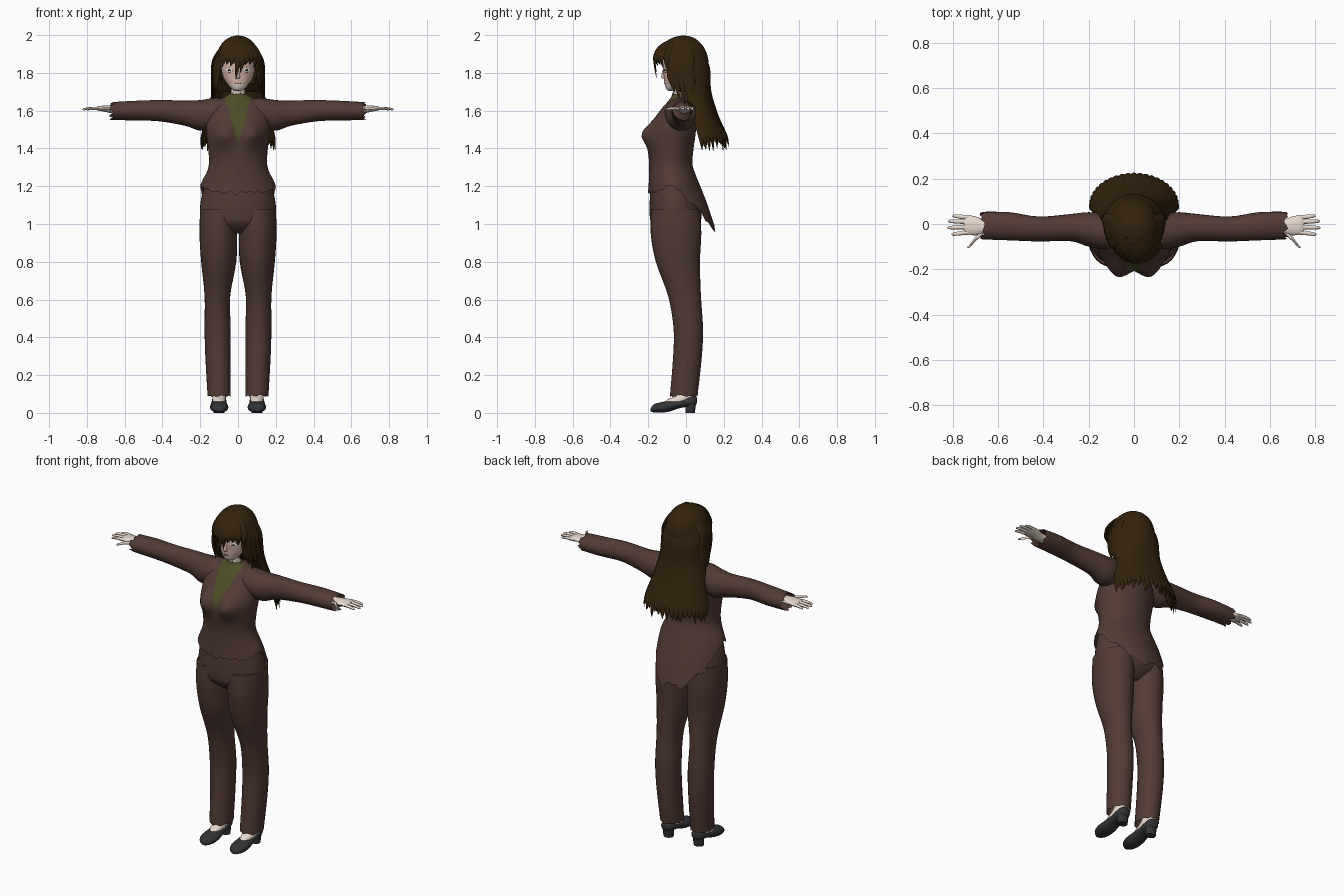
import bpy, bmesh, math, random
from mathutils import Vector

random.seed(4)
if "Cube" in bpy.data.objects:
    bpy.data.objects.remove(bpy.data.objects["Cube"])


def material(name, r, g, b):
    m = bpy.data.materials.new(name)
    m.use_nodes = True
    m.diffuse_color = (r, g, b, 1)
    bsdf = m.node_tree.nodes["Principled BSDF"]
    bsdf.inputs["Base Color"].default_value = (r, g, b, 1)
    bsdf.inputs["Roughness"].default_value = 0.8
    return m


SUIT = material("brown suit", 0.085, 0.043, 0.035)
SHIRT = material("olive shirt", 0.075, 0.075, 0.022)
HAIR = material("dark brown hair", 0.035, 0.017, 0.004)
SKIN = material("pale skin", 0.80, 0.69, 0.61)
FACE = material("pink face", 0.72, 0.48, 0.41)
SHOE = material("charcoal shoe", 0.032, 0.033, 0.036)
WHITE = material("eye white", 0.8, 0.8, 0.8)
LIP = material("lip", 0.4, 0.15, 0.13)
parts = []


def finish(name, bm, *mats):
    bmesh.ops.recalc_face_normals(bm, faces=bm.faces[:])
    me = bpy.data.meshes.new(name)
    bm.to_mesh(me)
    bm.free()
    for m in mats:
        me.materials.append(m)
    ob = bpy.data.objects.new(name, me)
    bpy.context.collection.objects.link(ob)
    parts.append(ob)
    return ob


def smooth_path(keys, steps):
    """Catmull-Rom resampling of equal-length tuples."""
    out = []
    for i in range(len(keys) - 1):
        a, b, c, d = (keys[max(i - 1, 0)], keys[i], keys[i + 1], keys[min(i + 2, len(keys) - 1)])
        for s in range(steps):
            t = s / steps
            out.append([q + 0.5 * t * (r - p + t * (2 * p - 5 * q + 4 * r - w + t * (3 * (q - r) + w - p)))
                        for p, q, r, w in zip(a, b, c, d)])
    return out + [list(keys[-1])]


def skin_rings(bm, rings, cap_start=True, cap_end=True):
    loops = [[bm.verts.new(p) for p in ring] for ring in rings]
    n = len(loops[0])
    for a, b in zip(loops, loops[1:]):
        for i in range(n):
            bm.faces.new((a[i], a[(i + 1) % n], b[(i + 1) % n], b[i]))
    if cap_start:
        bm.faces.new(loops[0])
    if cap_end:
        bm.faces.new(loops[-1])


def loft(keys, axis="Z", n=24, steps=4, side=1, caps=(True, True), jag=(0, 0)):
    """Ellipse rings (position, centre a, centre b, radius a, radius b)."""
    bm = bmesh.new()
    path = smooth_path(keys, steps)
    rings = []
    for k, (t, ca, cb, ra, rb) in enumerate(path):
        ring = []
        for i in range(n):
            ang = math.tau * i / n
            a, b = ca + max(ra, 0.002) * math.cos(ang), cb + max(rb, 0.002) * math.sin(ang)
            amp = jag[0] if k == 0 else jag[1] if k == len(path) - 1 else 0
            u = t + amp * random.uniform(-1, 1)
            x, y, z = {"X": (u, a, b), "Y": (a, u, b), "Z": (a, b, u)}[axis]
            ring.append((x * side, y, z))
        rings.append(ring)
    skin_rings(bm, rings, *caps)
    return bm


def lock(bm, points, width, thick, n=6):
    """Flat tapered strand of hair, its broad face turned away from the head."""
    path = [Vector(p) for p in smooth_path(points, 4)]
    rings = []
    for i, p in enumerate(path):
        d = (path[min(i + 1, len(path) - 1)] - path[max(i - 1, 0)]).normalized()
        out = Vector((p.x, p.y + 0.02, 0.02)).normalized()
        across = d.cross(out).normalized()
        out = across.cross(d)
        t = i / (len(path) - 1)
        w = max(0.08, min(1, 0.5 + 2 * t, 3.2 * (1 - t)))
        rings.append([p + across * (width * w * math.cos(math.tau * j / n))
                      + out * (thick * w * math.sin(math.tau * j / n)) for j in range(n)])
    skin_rings(bm, rings)


# Jacket with bust, long jagged tail and shirt opening
bm = loft([(1.17, 0, -.063, .2, .138), (1.22, 0, -.065, .186, .132), (1.31, 0, -.08, .155, .115),
           (1.4, 0, -.08, .158, .12), (1.48, 0, -.072, .168, .123), (1.55, 0, -.058, .168, .112),
           (1.61, 0, -.04, .158, .09), (1.65, 0, -.025, .12, .07), (1.675, 0, -.025, .065, .052),
           (1.69, 0, -.03, .048, .044)], n=64, steps=4, caps=(False, False), jag=(.014, .012))
for v in bm.verts:
    x, y, z = v.co
    if y < -0.07:
        v.co.y -= 0.05 * math.exp(-((abs(x) - .075) / .06) ** 2 - ((z - 1.475) / .065) ** 2)
    flare = min(1, max(0, (1.27 - z) / 0.1))
    back = min(1, max(0, (y + .03) / .105))
    v.co.z += flare * (0.035 * math.exp(-((y + .08) / .05) ** 2) - 0.21 * back)
    v.co.y += flare * 0.085 * back
for s in (-1, 1):
    bmesh.ops.bisect_plane(bm, geom=bm.verts[:] + bm.edges[:] + bm.faces[:], dist=1e-5,
                           plane_co=(0, 0, 1.43), plane_no=(s, 0, -0.29))
for f in bm.faces:
    c = f.calc_center_median()
    f.material_index = int(c.y < -0.03 and abs(c.x) < 0.29 * (c.z - 1.43))
finish("jacket", bm, SUIT, SHIRT)

# Trousers seat
finish("trouser_seat", loft([(1.27, 0, -.075, .155, .108), (1.16, 0, -.06, .19, .13), (1.06, 0, -.055, .202, .138),
                             (1.0, 0, -.055, .185, .125), (.95, 0, -.055, .09, .07)], n=40), SUIT)

for side, word in ((1, "left"), (-1, "right")):
    # Trouser leg
    finish(word + "_trouser_leg", loft(
        [(1.08, .1, -.055, .1, .13), (.95, .104, -.053, .1, .134), (.8, .102, -.043, .093, .117),
         (.62, .109, -.008, .068, .087), (.45, .108, .012, .069, .078), (.3, .106, .008, .067, .076),
         (.09, .1, -.012, .061, .073)], n=28, side=side, caps=(True, False), jag=(0, .006)), SUIT)
    # Sleeve with ragged cuff
    finish(word + "_sleeve", loft(
        [(.06, -.03, 1.6, .06, .06), (.12, -.033, 1.587, .078, .08), (.2, -.024, 1.575, .076, .081),
         (.28, -.016, 1.587, .06, .067), (.42, -.022, 1.6, .055, .056), (.55, -.01, 1.6, .062, .052),
         (.67, -.007, 1.598, .061, .047)], "X", 28, side=side, caps=(True, False), jag=(0, .014)), SUIT)
    # Palm and digits
    finish(word + "_palm", loft(
        [(.6, -.01, 1.603, .025, .022), (.66, -.012, 1.606, .032, .021), (.7, -.008, 1.61, .042, .017),
         (.735, -.004, 1.612, .041, .012), (.75, -.003, 1.612, .033, .007)], "X", 16, side=side), SKIN)
    digits = [("index", .725, -.036, .805, -.045), ("middle", .73, -.013, .822, -.016),
              ("ring", .73, .01, .82, .012), ("little", .72, .028, .8, .035), ("thumb", .67, -.04, .735, -.1)]
    for digit, x0, y0, x1, y1 in digits:
        xm, ym = (x0 + x1) / 2, (y0 + y1) / 2
        finish(f"{word}_{digit}_finger", loft(
            [(x0, y0, 1.61, .011, .009), (xm, ym, 1.612, .0095, .008), (x1 - .008, y1, 1.608, .007, .006),
             (x1, y1, 1.606, .003, .003)], "X", 8, 2, side), SKIN)
    # Foot, shoe and block heel
    finish(word + "_foot", loft([(.16, .1, .015, .034, .036), (.1, .1, .0, .035, .042),
                                 (.07, .1, -.03, .036, .07), (.045, .1, -.05, .034, .07)], n=16, side=side), SKIN)
    finish(word + "_shoe", loft(
        [(-.187, .1, .016, .014, .008), (-.17, .1, .024, .036, .022), (-.13, .1, .029, .049, .028),
         (-.085, .1, .036, .047, .029), (-.03, .1, .05, .041, .024), (.025, .1, .062, .039, .029),
         (.05, .1, .066, .03, .026), (.058, .1, .066, .012, .012)], "Y", 18, 3, side), SHOE)
    finish(word + "_shoe_heel", loft([(.06, .1, .025, .034, .029), (.0, .1, .022, .029, .025)],
                                     n=12, steps=1, side=side), SHOE)
    # Eye plates
    for label, r, depth, mat in (("eye", .019, 0, WHITE), ("iris", .008, .003, HAIR)):
        bm = bmesh.new()
        bmesh.ops.create_uvsphere(bm, u_segments=16, v_segments=8, radius=1)
        for v in bm.verts:
            x = side * .046 + v.co.x * r
            curve = -.03 - .093 * math.sqrt(1 - (x / .089) ** 2)
            v.co = (x, curve - depth + v.co.y * .003, 1.815 + v.co.z * r * .65)
        finish(f"{word}_{label}", bm, mat)

# Neck, head, nose and mouth
finish("neck", loft([(1.6, 0, -.025, .045, .042), (1.68, 0, -.03, .037, .036), (1.76, 0, -.035, .038, .04)]), SKIN)
bm = loft([(1.705, 0, -.078, .014, .014), (1.715, 0, -.074, .032, .03), (1.74, 0, -.058, .056, .055),
           (1.775, 0, -.04, .078, .077), (1.82, 0, -.03, .089, .092), (1.89, 0, -.02, .093, .1),
           (1.95, 0, -.02, .065, .07), (1.97, 0, -.02, .01, .01)], n=32)
for f in bm.faces:
    f.material_index = int(f.calc_center_median().z > 1.742)
finish("head", bm, SKIN, FACE)
finish("nose", loft([(1.77, 0, -.112, .009, .009), (1.778, 0, -.118, .011, .014),
                     (1.815, 0, -.116, .005, .008)], n=10), FACE)
finish("mouth", loft([(1.74, 0, -.111, .01, .004), (1.744, 0, -.112, .016, .004),
                      (1.747, 0, -.113, .01, .004)], n=12), LIP)

# Hair cap, open around the face
bm = loft([(1.7, 0, .04, .118, .075), (1.8, 0, .0, .125, .118), (1.87, 0, -.02, .117, .138),
           (1.93, 0, -.02, .101, .118), (1.97, 0, -.018, .072, .082), (1.99, 0, -.015, .04, .045),
           (1.998, 0, -.015, .005, .005)], n=48, caps=(False, True))
opening = [f for f in bm.faces if f.calc_center_median().z < 1.865 and f.calc_center_median().y < -.055]
bmesh.ops.delete(bm, geom=opening, context="FACES")
finish("hair_cap", bm, HAIR)

# Long back hair, fanning out towards the tips
bm = bmesh.new()
for row, (count, inset) in enumerate(((23, 0), (16, .014))):
    for i in range(count):
        a = math.pi * (i + .5 * row) / (count - 1 + row)
        c, s = math.cos(a), math.sin(a)
        tip = 1.4 + random.uniform(-.015, .04)
        rows = [(.085, -.02, .09, 1.94), (.12, 0, .117, 1.83), (.126, .03, .094, 1.7),
                (.155, .065, .102, 1.56), (.188, .08, .136, 1.46), (.197, .085, .14, tip)]
        lock(bm, [((rx - inset) * c, cy + (ry - inset) * s, z) for rx, cy, ry, z in rows], .026, .011)
finish("back_hair", bm, HAIR)

# Fringe and locks framing the face
bm = bmesh.new()
for x, z in ((-.105, 1.79), (-.085, 1.83), (-.062, 1.845), (-.04, 1.835), (-.012, 1.765), (.012, 1.75 + .05),
             (.035, 1.84), (.06, 1.845), (.082, 1.825), (.103, 1.79)):
    y = -.02 - .148 * math.sqrt(1 - (x / .125) ** 2)
    lock(bm, [(x * .3, -.06, 1.985), (x * .75 + .008, y * .82, 1.94), (x + .012, y, 1.88), (x, y + .012, z)],
         .019, .007)
for side in (1, -1):
    for x, y, tip in ((.1, -.085, 1.7), (.11, -.06, 1.66), (.118, -.03, 1.63), (.122, 0, 1.58), (.125, .025, 1.52)):
        lock(bm, [(side * .07, y * .8, 1.955), (side * x, y, 1.87), (side * (x + .008), y + .005, 1.78),
                  (side * (x + .014), y + .025, tip)], .022, .008)
finish("fringe_and_side_locks", bm, HAIR)

# Smooth shading with crisp edges
bpy.ops.object.select_all(action="DESELECT")
for ob in parts:
    ob.select_set(True)
bpy.context.view_layer.objects.active = parts[0]
bpy.ops.object.shade_smooth_by_angle(angle=math.radians(50))
